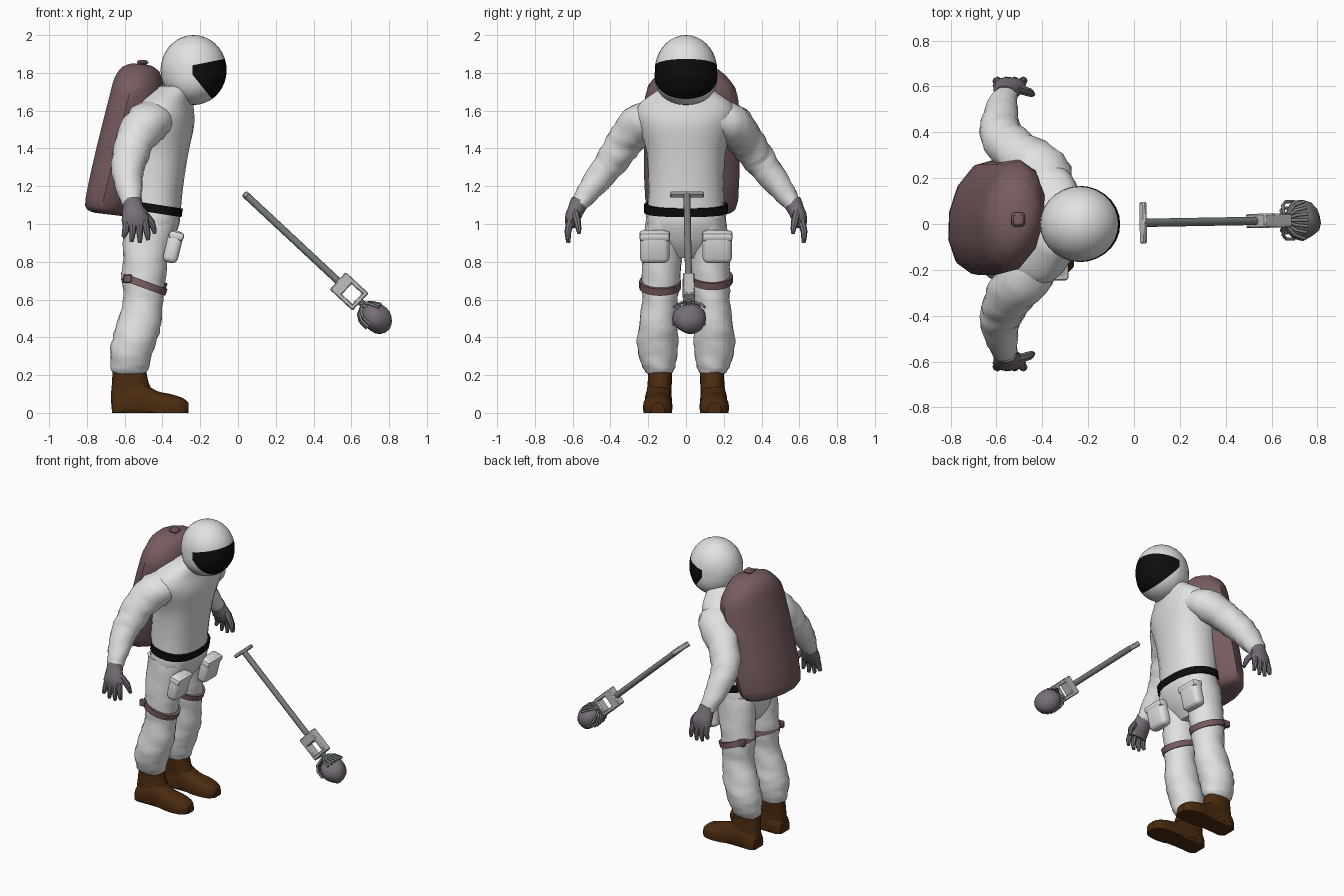
import bpy, bmesh, math
from math import sin, cos, pi, radians
from mathutils import Vector, Matrix

old = bpy.data.objects.get("Cube")
if old:
    bpy.data.objects.remove(old, do_unlink=True)


def material(name, r, g, b):
    m = bpy.data.materials.new(name)
    m.use_nodes = True
    m.diffuse_color = (r, g, b, 1)
    m.node_tree.nodes["Principled BSDF"].inputs["Base Color"].default_value = (r, g, b, 1)
    return m


WHITE = material("suit white", .76, .76, .76)
BLACK = material("black", .004, .004, .004)
MAUVE = material("pack mauve", .19, .11, .115)
GLOVE = material("glove grey", .19, .16, .19)
BROWN = material("boot brown", .07, .024, .005)
STEEL = material("steel green grey", .19, .22, .205)
LIGHT = material("light metal", .54, .53, .51)


def finish(name, bm, *mats, angle=40):
    bmesh.ops.recalc_face_normals(bm, faces=bm.faces)
    me = bpy.data.meshes.new(name)
    bm.to_mesh(me)
    bm.free()
    for m in mats:
        me.materials.append(m)
    for p in me.polygons:
        p.use_smooth = True
    me.set_sharp_from_angle(angle=radians(angle))
    ob = bpy.data.objects.new(name, me)
    bpy.context.collection.objects.link(ob)


def spline(rings, steps):
    """Catmull-Rom interpolation of ring tuples."""
    pts = [Vector(r) for r in rings]
    out = []
    for i in range(len(pts) - 1):
        a, b, c, d = pts[max(i - 1, 0)], pts[i], pts[i + 1], pts[min(i + 2, len(pts) - 1)]
        for k in range(steps):
            t = k / steps
            out.append(.5 * (2 * b + (c - a) * t + (2 * a - 5 * b + 4 * c - d) * t ** 2
                             + (3 * b - 3 * c + d - a) * t ** 3))
    return out + [pts[-1]]


def loft(name, rings, mat, sides=20, steps=3, ref=(1, 0, 0), axis=None, power=2, fold=0, twist=(0, 0)):
    """Skin elliptical rings (x, y, z, half width along ref, other half width).
    twist gives the turn about z, in degrees, of the first and last ring."""
    rings = spline(rings, steps)
    bm = bmesh.new()
    loops = []
    for i, r in enumerate(rings):
        c = Vector(r[:3])
        n = Vector(axis) if axis else Vector(rings[min(i + 1, len(rings) - 1)][:3]) - Vector(rings[max(i - 1, 0)][:3])
        n.normalize()
        turn = twist[0] + (twist[1] - twist[0]) * i / (len(rings) - 1)
        u = Matrix.Rotation(radians(turn), 3, 'Z') @ Vector(ref)
        u = (u - n * u.dot(n)).normalized()
        v = n.cross(u)
        loop = []
        for k in range(sides):
            t = 2 * pi * k / sides
            e = 1 + fold * sin(i * 1.9 + 2.2 * sin(t * 2 + i * .4))
            ct, st = [math.copysign(abs(q) ** (2 / power), q) for q in (cos(t), sin(t))]
            p = c + (u * ct * r[3] + v * st * r[4]) * e
            p.z = max(p.z, 0)
            loop.append(bm.verts.new(p))
        loops.append(loop)
    for a, b in zip(loops, loops[1:]):
        for k in range(sides):
            j = (k + 1) % sides
            bm.faces.new((a[k], a[j], b[j], b[k]))
    bm.faces.new(loops[0])
    bm.faces.new(loops[-1])
    finish(name, bm, mat)


def box(name, center, size, mat, xf=Matrix(), bevel=.006, segments=1):
    bm = bmesh.new()
    bmesh.ops.create_cube(bm, size=1, matrix=xf @ Matrix.Translation(center) @ Matrix.Diagonal((*size, 1)))
    bmesh.ops.bevel(bm, geom=bm.edges[:], offset=bevel, segments=segments, affect='EDGES', profile=.5)
    finish(name, bm, mat)


# Helmet with a fuller jaw, visor cut into its front
bm = bmesh.new()
bmesh.ops.create_uvsphere(bm, u_segments=28, v_segments=18, radius=1,
                          matrix=Matrix.Translation((-.235, 0, 1.815)) @ Matrix.Diagonal((.175, .165, .185, 1)))
for v in bm.verts:
    v.co.y *= 1 + 1.3 * max(0, 1.8 - v.co.z)
visor = [(Vector((-.24, 0, 1.84)), Vector((.2, 0, -1))),
         (Vector((-.24, 0, 1.79)), Vector((.75, 0, .6))),
         (Vector((-.24, 0, 1.8)), Vector((1, 0, 0)))]
for co, no in visor:
    bmesh.ops.bisect_plane(bm, geom=bm.verts[:] + bm.edges[:] + bm.faces[:], plane_co=co, plane_no=no)
for f in bm.faces:
    mid = f.calc_center_median()
    f.material_index = int(all((mid - co).dot(no) > 0 for co, no in visor))
finish("helmet", bm, WHITE, BLACK)

# Torso turned so the left shoulder leads, pelvis and belt
loft("torso", [(-.455, 0, 1.05, .15, .205), (-.45, 0, 1.2, .16, .20), (-.43, 0, 1.38, .168, .21),
               (-.415, 0, 1.51, .178, .25), (-.41, 0, 1.58, .172, .27), (-.395, 0, 1.64, .15, .245),
               (-.365, 0, 1.685, .125, .185), (-.32, 0, 1.73, .09, .12)],
     WHITE, sides=24, axis=(0, 0, 1), power=2.3, twist=(0, -17))
loft("pelvis", [(-.49, 0, .82, .07, .09), (-.48, 0, .9, .125, .18), (-.46, 0, 1, .15, .212),
                (-.455, 0, 1.07, .148, .207)], WHITE, axis=(0, 0, 1), power=2.4)
loft("belt", [(-.452, 0, 1.06, .155, .222), (-.445, 0, 1.105, .155, .222)], BLACK, sides=24, steps=1, power=2.4)

# Backpack
loft("backpack", [(-.68, .03, 1.05, .07, .16), (-.685, .03, 1.065, .115, .215), (-.667, .03, 1.13, .138, .25),
                  (-.6, .03, 1.4, .146, .257), (-.535, .03, 1.67, .143, .25), (-.525, .03, 1.76, .13, .21),
                  (-.515, .03, 1.82, .1, .145), (-.51, .03, 1.845, .05, .07)],
     MAUVE, sides=12, steps=2, axis=(.12, 0, 1), twist=(-10, -10))
box("backpack_valve", (-.505, .02, 1.855), (.06, .06, .025), MAUVE, bevel=.01)

# Upper arms differ: the left one starts further forward
shoulders = {"left": [(-.39, .15, 1.55, .13, .10), (-.41, .235, 1.535, .125, .108), (-.50, .305, 1.455, .105, .098)],
             "right": [(-.44, -.14, 1.555, .125, .10), (-.48, -.235, 1.535, .118, .108), (-.54, -.31, 1.455, .106, .098)]}
POCKET = Matrix.Translation((-.343, 0, .88)) @ Matrix.Rotation(radians(14), 4, 'Y')
for s, side in ((1, "left"), (-1, "right")):
    # Arms
    loft(side + "_sleeve", shoulders[side] + [(-.568, s * .37, 1.365, .096, .09), (-.585, s * .425, 1.29, .087, .08),
                                              (-.575, s * .51, 1.18, .068, .064),
                                              (-.56, s * .565, 1.105, .052, .045)],
         WHITE, sides=18, steps=4, fold=.04)
    # Gloves
    loft(side + "_palm", [(-.56, s * .56, 1.125, .05, .047), (-.555, s * .58, 1.08, .057, .045),
                          (-.545, s * .602, 1.03, .072, .04), (-.54, s * .612, .985, .06, .025)],
         GLOVE, sides=12, steps=3, fold=.03)
    for i in range(4):
        x, drop = -.59 + .032 * i, (.06, .085, .09, .075)[i]
        loft(f"{side}_finger_{i + 1}", [(x, s * .61, 1.02, .019, .021), (x + .006 * (i - 1), s * .625, .96, .018, .018),
                                        (x + .012 * (i - 1.5), s * .622, .99 - drop, .010, .011)],
             GLOVE, sides=8, steps=2)
    loft(side + "_thumb", [(-.51, s * .59, 1.07, .02, .02), (-.46, s * .575, 1.01, .02, .02),
                           (-.44, s * .565, .95, .01, .01)], GLOVE, sides=8, steps=2)
    # Legs
    loft(side + "_leg", [(-.465, s * .115, 1.03, .14, .095), (-.487, s * .125, .85, .122, .103),
                         (-.50, s * .133, .7, .114, .102), (-.503, s * .138, .59, .105, .094),
                         (-.53, s * .148, .45, .12, .104), (-.56, s * .15, .34, .115, .108),
                         (-.573, s * .144, .24, .10, .085), (-.575, s * .14, .205, .085, .062)],
         WHITE, axis=(0, 0, 1), steps=4, fold=.03)
    # Thigh strap with buckle
    z = .68 if s < 0 else .71
    loft(side + "_thigh_strap", [(-.503, s * .137, z - .018, .125, .111), (-.49, s * .137, z + .018, .125, .111)],
         MAUVE, steps=1)
    box(side + "_strap_buckle", (-.585, s * .215, z + .03), (.05, .03, .045), MAUVE)
    # Thigh pocket with flap, leaning forward at the top
    box(side + "_pocket", (0, s * .166, 0), (.08, .155, .175), WHITE, POCKET, bevel=.03, segments=3)
    box(side + "_pocket_flap", (.002, s * .166, .06), (.082, .162, .045), WHITE, POCKET, bevel=.016, segments=2)
    # Boots
    loft(side + "_boot_shaft", [(-.565, s * .145, .02, .105, .074), (-.562, s * .143, .1, .11, .066),
                                (-.57, s * .139, .16, .097, .064), (-.575, s * .137, .215, .09, .064)],
         BROWN, axis=(0, 0, 1), power=2.3)
    loft(side + "_boot_foot", [(-.668, s * .146, .025, .05, .06), (-.63, s * .146, .035, .072, .085),
                               (-.52, s * .146, .055, .072, .105), (-.43, s * .148, .032, .074, .084),
                               (-.36, s * .15, .026, .078, .074), (-.295, s * .15, .02, .066, .06),
                               (-.262, s * .15, .018, .035, .036)],
         BROWN, ref=(0, 1, 0), axis=(1, 0, 0), power=2.4)

# Sampling tool, built along its own x axis
TOOL = Matrix.Translation((.04, .005, 1.155)) @ Matrix.Rotation(radians(1), 4, 'Z') @ Matrix.Rotation(radians(43), 4, 'Y')


def tool_rod(name, pts, r, mat):
    bm = bmesh.new()
    for a, b in zip(pts, pts[1:]):
        a, b = Vector(a), Vector(b)
        m = Matrix.Translation((a + b) / 2) @ (b - a).to_track_quat('Z', 'Y').to_matrix().to_4x4()
        bmesh.ops.create_cone(bm, cap_ends=True, segments=10, radius1=r, radius2=r,
                              depth=(b - a).length + r * .5, matrix=TOOL @ m)
    finish(name, bm, mat)


box("tool_handle", (0, 0, 0), (.022, .18, .034), LIGHT, TOOL)
tool_rod("tool_shaft", [(0, 0, 0), (.69, 0, 0)], .019, STEEL)
# Open bracket made from four bars
box("bracket_rear_bar", (.70, 0, 0), (.065, .062, .125), LIGHT, TOOL)
box("bracket_front_bar", (.82, 0, 0), (.025, .062, .125), LIGHT, TOOL)
for s, side in ((1, "upper"), (-1, "lower")):
    box(f"bracket_{side}_bar", (.76, 0, s * .05), (.14, .062, .025), LIGHT, TOOL)
tool_rod("claw_neck", [(.82, 0, 0), (.88, 0, 0)], .018, STEEL)
# Claw tines gripping the rock, lower at the sides
for i in range(7):
    y = (i - 3) * .027
    h = math.sqrt(1 - (y / .11) ** 2)
    tool_rod(f"lower_tine_{i + 1}", [(.85, y * .3, -.01), (.868, y * .8, -.055 * h), (.9, y, -.078 * h),
                                     (.95, y, -.08 * h)], .007, STEEL)
    tool_rod(f"upper_tine_{i + 1}", [(.85, y * .3, .01), (.878, y * .8, .04 * h), (.92, y, .066 * h)], .007, STEEL)
# Lumpy rock
bm = bmesh.new()
bmesh.ops.create_uvsphere(bm, u_segments=14, v_segments=10, radius=1)
for v in bm.verts:
    v.co *= 1 + .05 * sin(3 * v.co.x + 4 * v.co.y + 2 * v.co.z)
bm.transform(TOOL @ Matrix.Translation((.955, .002, -.006)) @ Matrix.Diagonal((.086, .09, .074, 1)))
finish("rock", bm, GLOVE, angle=60)
